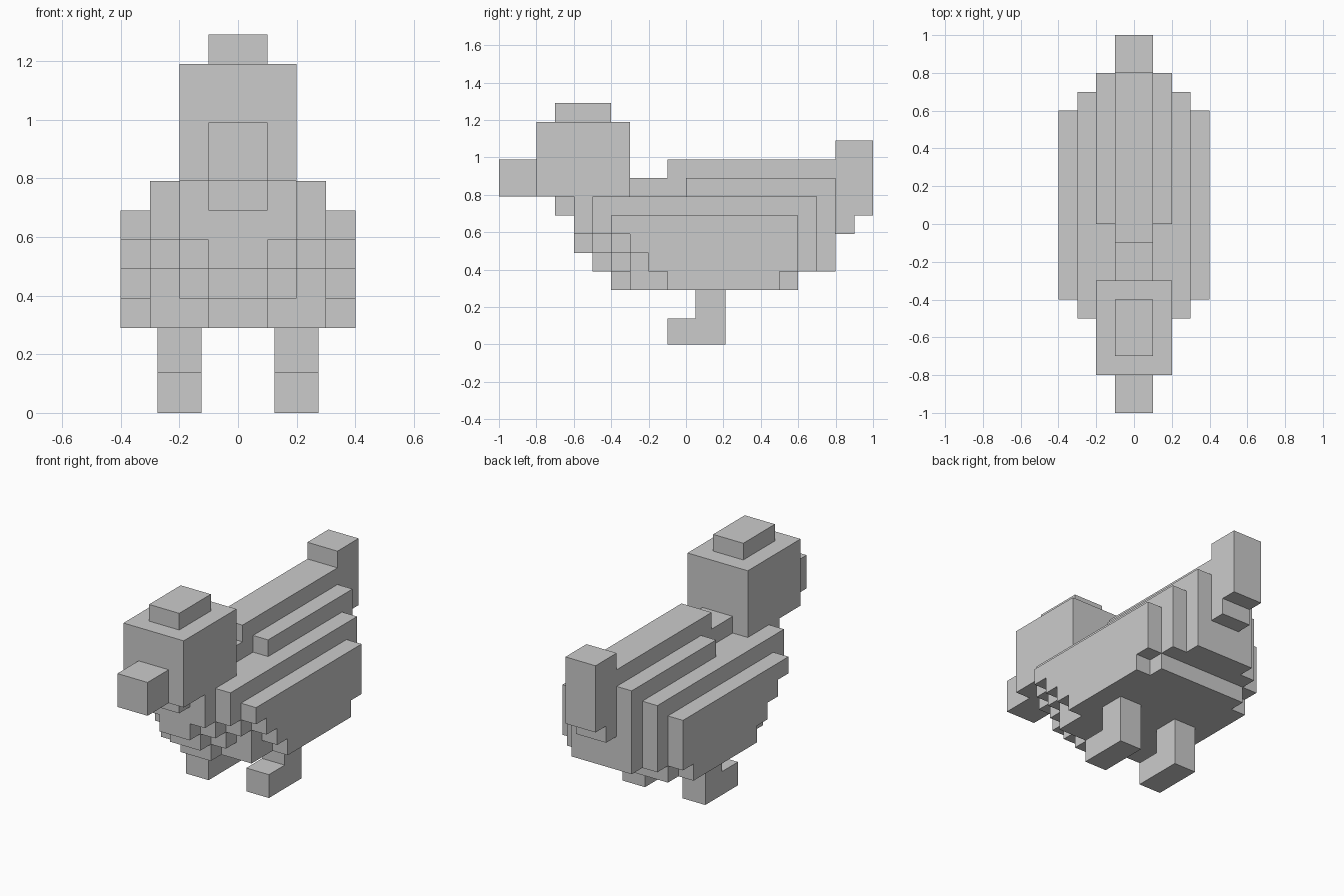
import bpy, bmesh
from mathutils import Vector

if "Cube" in bpy.data.objects:
    bpy.data.objects.remove(bpy.data.objects["Cube"])

U = 0.1       # block size
BASE = 0.29   # underside of the body


def finish(name, bm):
    bmesh.ops.recalc_face_normals(bm, faces=bm.faces)
    mesh = bpy.data.meshes.new(name)
    bm.to_mesh(mesh)
    bm.free()
    ob = bpy.data.objects.new(name, mesh)
    bpy.context.collection.objects.link(ob)
    return ob


def box(name, half_x, y0, y1, z0, z1):
    """Box centred on x = 0."""
    bm = bmesh.new()
    bmesh.ops.create_cube(bm, size=1)
    bmesh.ops.scale(bm, verts=bm.verts, vec=(2 * half_x, y1 - y0, z1 - z0))
    bmesh.ops.translate(bm, verts=bm.verts, vec=(0, (y0 + y1) / 2, (z0 + z1) / 2))
    return finish(name, bm)


def extrude_profile(name, profile, x0, x1):
    """Side profile (y, z) extruded along x."""
    bm = bmesh.new()
    face = bm.faces.new([bm.verts.new((x0, y, z)) for y, z in profile])
    ext = bmesh.ops.extrude_face_region(bm, geom=[face], use_keep_orig=True)
    moved = [g for g in ext["geom"] if isinstance(g, bmesh.types.BMVert)]
    bmesh.ops.translate(bm, verts=moved, vec=(x1 - x0, 0, 0))
    return finish(name, bm)


def block_skin(name, cells):
    """Outer skin of a set of unit blocks, coplanar faces merged."""
    bm = bmesh.new()
    for c in cells:
        for axis in range(3):
            for side in (0, 1):
                near = list(c)
                near[axis] += 2 * side - 1
                if tuple(near) in cells:
                    continue
                corners = [(0, 0), (1, 0), (1, 1), (0, 1)]
                if not side:
                    corners.reverse()
                verts = []
                for a, b in corners:
                    p = Vector(c)
                    p[axis] += side
                    p[(axis + 1) % 3] += a
                    p[(axis + 2) % 3] += b
                    verts.append(bm.verts.new(p * U + Vector((0, 0, BASE))))
                bm.faces.new(verts)
    bmesh.ops.remove_doubles(bm, verts=bm.verts, dist=0.001)
    bmesh.ops.dissolve_limit(bm, angle_limit=0.01, verts=bm.verts, edges=bm.edges)
    return finish(name, bm)


# Body: layers from the middle outwards, each a list of (y start, y end)
# rows from the belly upwards, in blocks
layers = [
    [(-4, 6), (-5, 8), (-6, 8), (-6, 8), (-6, 8), (-3, 8), (-1, 8)],
    [(-3, 6), (-4, 8), (-5, 8), (-6, 8), (-6, 8), (0, 8)],
    [(-3, 6), (-3, 7), (-4, 7), (-5, 7), (-5, 7)],
    [(-1, 5), (-2, 6), (-3, 6), (-4, 6)],
]
cells = set()
for i, rows in enumerate(layers):
    for z, (y0, y1) in enumerate(rows):
        for y in range(y0, y1):
            cells.update({(i, y, z), (-1 - i, y, z)})
block_skin("body", cells)

# Head
box("head", 0.2, -0.8, -0.3, 0.79, 1.19)
box("beak", 0.1, -1.0, -0.8, 0.79, 0.99)
box("comb", 0.1, -0.7, -0.4, 1.19, 1.29)
box("wattle", 0.1, -0.7, -0.6, 0.69, 0.79)

# Tail with a small step below
extrude_profile("tail", [(0.8, 0.59), (0.9, 0.59), (0.9, 0.69), (1.0, 0.69),
                         (1.0, 1.09), (0.8, 1.09)], -0.1, 0.1)

# Legs with forward-pointing feet
leg = [(-0.1, 0), (0.21, 0), (0.21, 0.29), (0.05, 0.29), (0.05, 0.14), (-0.1, 0.14)]
for side, label in ((1, "left"), (-1, "right")):
    extrude_profile(label + "_leg", leg, side * 0.125, side * 0.275)
